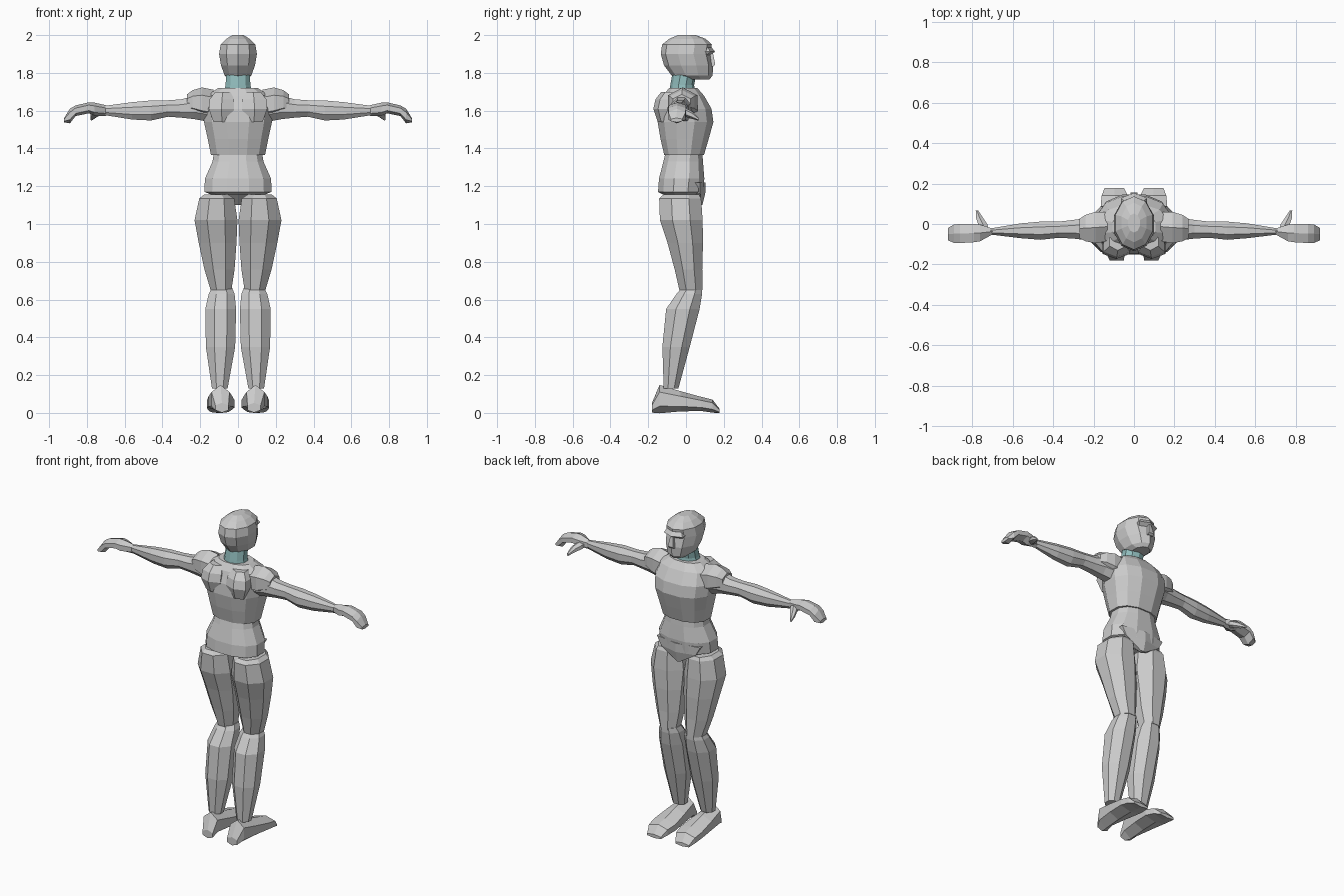
import bpy, bmesh
from math import cos, sin, pi, copysign

AXES = {'z': lambda t, a, b: (a, b, t),
        'x': lambda t, a, b: (t, a, b),
        'y': lambda t, a, b: (a, t, b)}


def loft(name, axis, rows, n=8, power=1.0, mirror=False):
    """Skin n-sided rings; each row is (position, min a, max a, min b, max b)."""
    bm = bmesh.new()
    rings = []
    k = 1 / cos(pi / n) if power == 1.0 else 1 / cos(pi / n) ** power
    for t, a0, a1, b0, b1 in rows:
        ring = []
        for i in range(n):
            u = 2 * pi * (i + 0.5) / n
            c = copysign(abs(cos(u)) ** power, cos(u)) * k
            s = copysign(abs(sin(u)) ** power, sin(u)) * k
            ring.append(bm.verts.new(AXES[axis](
                t, (a0 + a1) / 2 + c * (a1 - a0) / 2, (b0 + b1) / 2 + s * (b1 - b0) / 2)))
        rings.append(ring)
    for p, q in zip(rings, rings[1:]):
        for i in range(n):
            j = (i + 1) % n
            bm.faces.new((p[i], p[j], q[j], q[i]))
    bm.faces.new(rings[0])
    bm.faces.new(rings[-1])
    bmesh.ops.recalc_face_normals(bm, faces=bm.faces)
    mesh = bpy.data.meshes.new(name)
    bm.to_mesh(mesh)
    bm.free()
    obj = bpy.data.objects.new(name, mesh)
    bpy.context.collection.objects.link(obj)
    if mirror:
        obj.modifiers.new("mirror", 'MIRROR')
    return obj


def sym(z, w, y0, y1):
    """Ring row centred on x = 0."""
    return (z, -w, w, y0, y1)


# Head, with brow and nose on the +y side
loft("head", 'z', [sym(1.765, .045, .00, .12), sym(1.785, .07, -.07, .135),
                   sym(1.84, .09, -.11, .138), sym(1.90, .10, -.127, .125),
                   sym(1.95, .092, -.12, .13), sym(1.98, .062, -.085, .10),
                   sym(2.0, .03, -.04, .05)], 10)
loft("brow", 'z', [sym(1.895, .055, .06, .125), sym(1.912, .065, .06, .147),
                   sym(1.935, .05, .06, .13)], 6)
loft("nose", 'z', [sym(1.835, .018, .10, .145), sym(1.845, .018, .10, .155),
                   sym(1.91, .008, .10, .142)], 4)

# Neck
neck = loft("neck", 'z', [sym(1.70, .075, -.085, .045), sym(1.735, .066, -.08, .04),
                          sym(1.79, .062, -.07, .05)], 10)
teal = bpy.data.materials.new("teal")
teal.diffuse_color = (0.28, 0.5, 0.5, 1)
neck.data.materials.append(teal)

# Chest and shoulder blades
loft("chest", 'z', [sym(1.365, .143, -.115, .095), sym(1.45, .16, -.135, .12),
                    sym(1.54, .18, -.15, .145), sym(1.61, .185, -.145, .135),
                    sym(1.68, .165, -.12, .095), sym(1.72, .105, -.09, .06)], 12, .85)
loft("shoulder_blade", 'z', [(1.54, .04, .13, -.145, -.08), (1.61, .02, .155, -.166, -.08),
                             (1.66, .02, .15, -.155, -.07), (1.70, .04, .12, -.125, -.05)],
     6, mirror=True)

# Waist, hips and the pointed front
loft("hips", 'z', [sym(1.39, .125, -.105, .085), sym(1.33, .135, -.12, .09),
                   sym(1.24, .175, -.143, .097), sym(1.17, .178, -.148, .09),
                   sym(1.155, .14, -.12, .07)], 12, .85)
loft("hip_front_point", 'z', [sym(1.22, .15, 0, .095), sym(1.165, .12, .0, .095),
                              sym(1.10, .015, .06, .085)], 6)

# Legs
loft("thigh", 'z', [(1.155, .05, .18, -.12, .07), (1.135, .02, .205, -.142, .08),
                    (1.02, .003, .23, -.138, .088), (.90, .008, .208, -.098, .09),
                    (.76, .018, .178, -.06, .086), (.65, .035, .145, -.035, .088)],
     8, mirror=True)
loft("calf", 'z', [(.66, .03, .14, -.025, .085), (.63, .018, .155, -.05, .085),
                   (.55, .01, .173, -.105, .072), (.35, .015, .17, -.125, .02),
                   (.13, .055, .138, -.118, -.04)], 8, mirror=True)
loft("foot", 'y', [(-.18, .05, .12, .005, .05), (-.14, .045, .14, .008, .138),
                   (-.03, .03, .155, .015, .108), (.08, .018, .165, .015, .08),
                   (.14, .03, .16, .006, .066), (.178, .05, .145, 0, .02)],
     6, mirror=True)

# Arms
loft("shoulder_cap", 'x', [(.13, -.085, .06, 1.56, 1.70), (.19, -.095, .06, 1.57, 1.712),
                           (.24, -.085, .045, 1.59, 1.70), (.27, -.07, .025, 1.60, 1.68)],
     6, mirror=True)
loft("arm", 'x', [(.15, -.08, .05, 1.54, 1.67), (.23, -.08, .03, 1.555, 1.68),
                  (.30, -.072, .02, 1.563, 1.66), (.37, -.068, .012, 1.568, 1.655),
                  (.46, -.078, .012, 1.548, 1.654), (.56, -.07, .003, 1.553, 1.645),
                  (.71, -.052, -.022, 1.577, 1.625)], 8, mirror=True)

# Hands
loft("hand", 'x', [(.70, -.052, -.022, 1.575, 1.625), (.76, -.085, -.003, 1.578, 1.638),
                   (.79, -.09, 0, 1.59, 1.64), (.86, -.094, 0, 1.575, 1.624),
                   (.89, -.093, -.003, 1.538, 1.605), (.92, -.08, -.02, 1.54, 1.56)],
     6, mirror=True)
loft("thumb", 'y', [(-.045, .71, .76, 1.585, 1.615), (.0, .725, .77, 1.57, 1.61),
                    (.03, .745, .78, 1.56, 1.595), (.067, .77, .782, 1.548, 1.562)],
     6, mirror=True)
